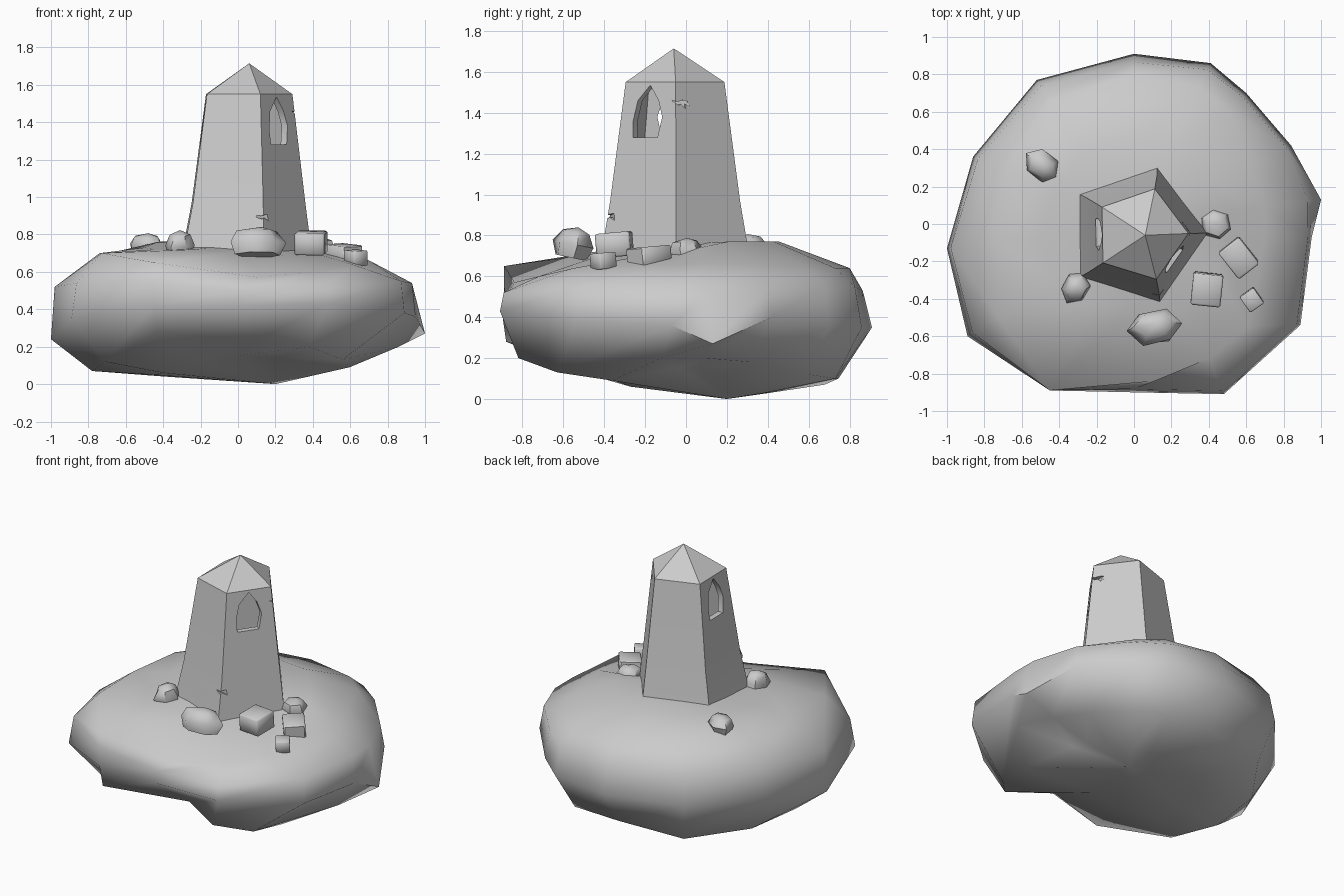
import bpy, bmesh, random
from math import sin, cos, pi, radians
from mathutils import Vector, Matrix

if "Cube" in bpy.data.objects:
    bpy.data.objects.remove(bpy.data.objects["Cube"])

random.seed(4)


def finish(name, bm, angle=35):
    bmesh.ops.recalc_face_normals(bm, faces=bm.faces)
    me = bpy.data.meshes.new(name)
    bm.to_mesh(me)
    bm.free()
    ob = bpy.data.objects.new(name, me)
    bpy.context.collection.objects.link(ob)
    select(ob)
    bpy.ops.object.shade_smooth_by_angle(angle=radians(angle))
    return ob


def select(ob):
    bpy.ops.object.select_all(action='DESELECT')
    ob.select_set(True)
    bpy.context.view_layer.objects.active = ob


def loft(rings, start=None, end=None):
    """Skin a stack of rings; ends close to a point or a flat cap."""
    bm = bmesh.new()
    vs = [[bm.verts.new(p) for p in r] for r in rings]
    n = len(vs[0])
    for a, b in zip(vs, vs[1:]):
        for i in range(n):
            j = (i + 1) % n
            bm.faces.new((a[i], a[j], b[j], b[i]))
    for ring, tip in ((vs[0], start), (vs[-1], end)):
        if tip is None:
            bm.faces.new(ring)
        else:
            t = bm.verts.new(tip)
            for i in range(n):
                bm.faces.new((ring[i], ring[(i + 1) % n], t))
    return bm


def cut(ob, cutter):
    cutter.hide_render = True
    select(ob)
    m = ob.modifiers.new("cut", 'BOOLEAN')
    m.operation, m.solver, m.object = 'DIFFERENCE', 'EXACT', cutter
    bpy.ops.object.modifier_move_to_index(modifier=m.name, index=0)
    bpy.ops.object.modifier_apply(modifier=m.name)
    bpy.data.objects.remove(cutter)


# Floating rock: one outline, scaled and lifted into rings
outline = [(1, .13), (.84, .42), (.6, .7), (.41, .86), (0, .91), (-.52, .77), (-.86, .36),
           (-1, -.13), (-.89, -.6), (-.45, -.89), (0, -.9), (.48, -.91), (.89, -.54), (.95, -.07)]
levels = [
    ([.45] * 12 + [.67, .5],
     [.15, .11, .05, .03, .03, .03, .04, .05, .06, .11, .15, .14, .09, .15]),
    ([.75, .76, .85, .85, .82, .88, .84, .78, .8, .9, .9, .82, .68, .9],
     [.20, .18, .12, .10, .10, .07, .07, .07, .12, .20, .22, .17, .09, .20]),
    ([1] * 14,
     [.27, .40, .36, .35, .35, .35, .33, .24, .35, .42, .42, .43, .38, .36]),
    ([.93, .97, .97, .96, .95, .96, .97, .98, .97, 1, .98, .98, .98, .98],
     [.54, .56, .56, .55, .53, .55, .55, .52, .54, .55, .50, .52, .55, .54]),
    ([.7, .75, .85, .85, .88, .85, .8, .74, .82, 1, .85, .8, .75, .74],
     [.66, .66, .64, .64, .64, .68, .70, .70, .70, .65, .58, .60, .65, .66]),
    ([.5] * 14,
     [.74, .77, .77, .77, .77, .77, .76, .73, .72, .72, .71, .69, .69, .71]),
]
rings = [[(x * s, y * s, z) for (x, y), s, z in zip(outline, S, Z)] for S, Z in levels]
# overhang below and broken lip above on the front
rings[1][9:14] = [(-.43, -.88, .28), (.09, -.67, .23), (.38, -.82, .20), (.56, -.63, .13), (.86, -.12, .20)]
rings[4][10:13] = [(.11, -.84, .57), (.40, -.72, .60), (.61, -.55, .64)]
finish("rock_island", loft(rings, (.2, .2, 0), (.05, 0, .76)), 60)


# Five-sided, slightly leaning tower with pointed roof, hollow inside
def pent(cx, r, z):
    return [(cx + r * cos(radians(1 + 72 * k)), -.055 + r * sin(radians(1 + 72 * k)), z)
            for k in range(5)]


tower = finish("tower", loft([pent(.012, .385, .68), pent(.026, .334, .97), pent(.037, .254, 1.55)],
                             end=(.06, -.06, 1.715)))
cut(tower, finish("chamber", loft([pent(.022, .30, .85), pent(.037, .21, 1.53)])))


def radial_cutter(name, profile, deg, r0, r1):
    """Prism of a (sideways, z) profile, run outward from the tower axis."""
    a = radians(deg)
    c = Vector((.034, -.055, 0))
    d, t = Vector((cos(a), sin(a), 0)), Vector((-sin(a), cos(a), 0))
    return finish(name, loft([[c + d * r + t * u + Vector((0, 0, z)) for u, z in profile]
                              for r in (r0, r1)]))


# Pointed windows on two faces
window = [(-.085, 1.28), (.06, 1.28), (.082, 1.38), (.055, 1.46),
          (0, 1.535), (-.068, 1.46), (-.09, 1.36)]
for deg in (-35, 181):
    cut(tower, radial_cutter("window_cutter", window, deg, .1, .4))

# Small jagged cracks at two corners
crack = [(-.07, .012), (-.02, -.006), (0, -.002), (.035, -.02), (.03, .0),
         (.07, -.012), (.05, .012), (.01, .014), (-.02, .008)]
for deg, z, r, k in ((289, .89, .32, 1), (7, 1.445, .225, .65)):
    cut(tower, radial_cutter("crack_cutter", [(u * k, z + v * 1.2) for u, v in crack], deg, r, .5))
select(tower)
bpy.ops.object.shade_smooth_by_angle(angle=radians(35))


# Fallen stones: loose boulders and squared blocks
def stone(name, pos, size, turn, tilt, block):
    if block:
        bm = bmesh.new()
        bmesh.ops.create_cube(bm, size=1)
        bmesh.ops.bevel(bm, geom=bm.edges[:], offset=.06, segments=1, affect='EDGES')
    else:
        n = 6
        bm = loft([[(s * .5 * cos(2 * pi * k / n) * random.uniform(.9, 1.1),
                     s * .5 * sin(2 * pi * k / n) * random.uniform(.95, 1.15), z)
                    for k in range(n)] for s, z in ((.85, -.5), (1.05, -.05), (.75, .36))],
                  end=(.05, .03, .52))
    # size first, then turn, then tilt down the slope
    bm.transform(Matrix.Translation(pos) @ Matrix.Rotation(radians(tilt), 4, 'X')
                 @ Matrix.Rotation(radians(turn), 4, 'Z') @ Matrix.Diagonal((*size, 1)))
    finish(name, bm, 50)


stone("boulder_back_left", (-.49, .31, .75), (.2, .14, .11), -38, 5, False)
stone("boulder_left", (-.31, -.34, .75), (.17, .14, .14), 60, 10, False)
stone("boulder_front", (.11, -.55, .765), (.29, .18, .15), 8, -12, False)
stone("boulder_right", (.44, 0, .735), (.16, .16, .1), 40, 5, False)
stone("block_near", (.39, -.35, .755), (.16, .17, .12), -6, 5, True)
stone("block_far", (.56, -.18, .695), (.14, .18, .1), 38, 5, True)
stone("block_small", (.63, -.405, .675), (.09, .1, .08), 35, 5, True)
